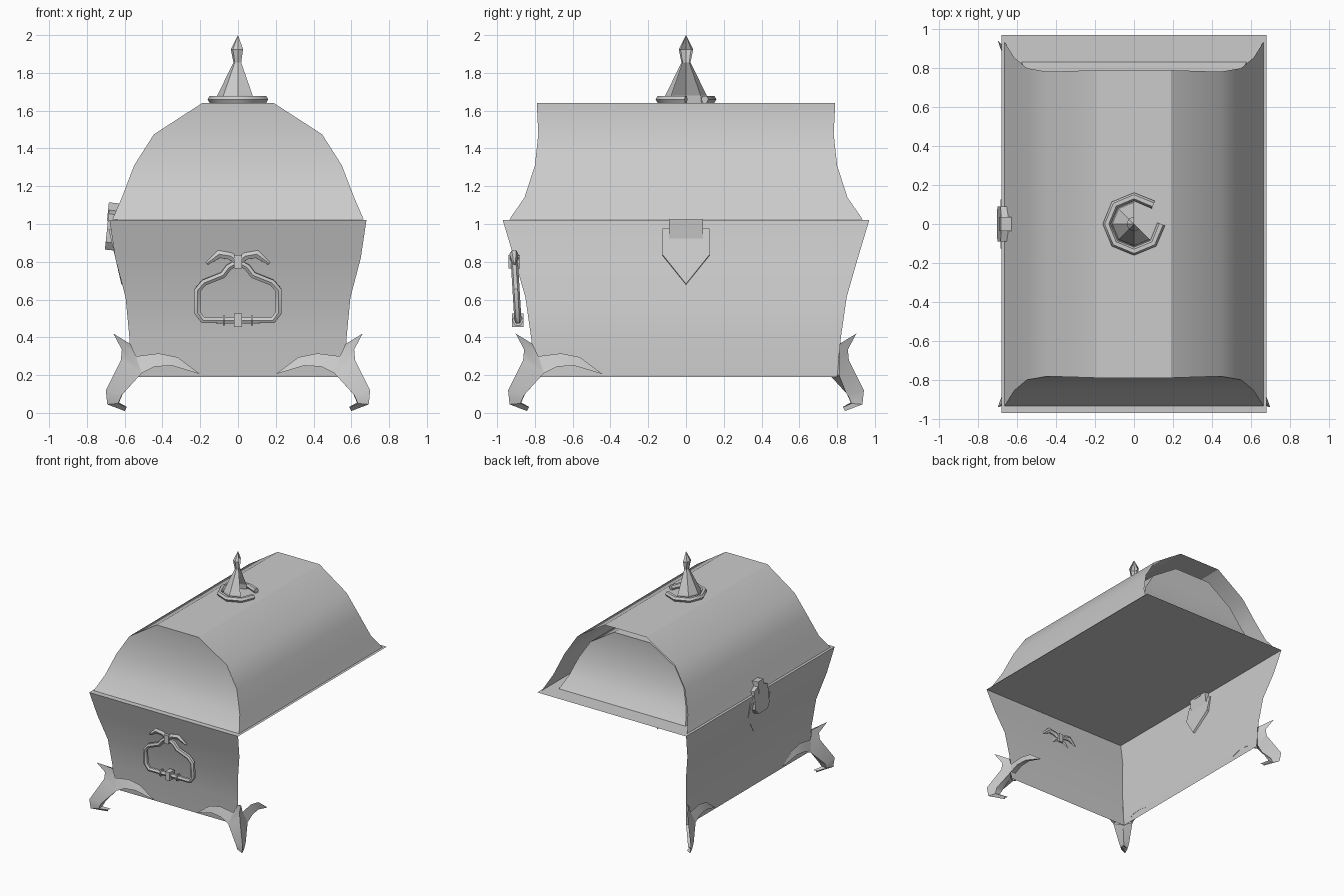
import bpy, bmesh, math
from mathutils import Vector, Matrix

cube = bpy.data.objects.get("Cube")
if cube:
    bpy.data.objects.remove(cube, do_unlink=True)

grey = bpy.data.materials.new("plain_grey")
grey.use_nodes = True
grey.diffuse_color = (0.6, 0.6, 0.6, 1)
grey.node_tree.nodes["Principled BSDF"].inputs["Base Color"].default_value = grey.diffuse_color


def finish(obj, angle=30):
    obj.data.materials.clear()
    obj.data.materials.append(grey)
    bpy.ops.object.select_all(action='DESELECT')
    obj.select_set(True)
    bpy.context.view_layer.objects.active = obj
    if angle:
        bpy.ops.object.shade_smooth_by_angle(angle=math.radians(angle))
    return obj


def build(name, verts, faces, angle=30):
    me = bpy.data.meshes.new(name)
    me.from_pydata(verts, [], faces)
    bm = bmesh.new()
    bm.from_mesh(me)
    bmesh.ops.remove_doubles(bm, verts=bm.verts, dist=0.0005)
    bmesh.ops.recalc_face_normals(bm, faces=bm.faces)
    bm.to_mesh(me)
    bm.free()
    obj = bpy.data.objects.new(name, me)
    bpy.context.collection.objects.link(obj)
    return finish(obj, angle)


def grid(name, rows, angle=30):
    """Skin quads across equally long rows of points."""
    n = len(rows[0])
    faces = [(r * n + i, r * n + i + 1, (r + 1) * n + i + 1, (r + 1) * n + i)
             for r in range(len(rows) - 1) for i in range(n - 1)]
    return build(name, [p for row in rows for p in row], faces, angle)


def prism(name, outline, thickness, matrix):
    """Extrude a flat (y, z) outline along x and place it."""
    n = len(outline)
    verts = [matrix @ Vector((x, y, z)) for x in (0, -thickness) for y, z in outline]
    faces = [tuple(range(n)), tuple(range(2 * n - 1, n - 1, -1))]
    faces += [(i, (i + 1) % n, n + (i + 1) % n, n + i) for i in range(n)]
    return build(name, verts, faces, 0)


def tube(name, points, radius, closed=False, taper=None):
    cu = bpy.data.curves.new(name, 'CURVE')
    cu.dimensions = '3D'
    cu.bevel_depth = radius
    cu.bevel_resolution = 1
    cu.use_fill_caps = True
    sp = cu.splines.new('POLY')
    sp.points.add(len(points) - 1)
    for i, p in enumerate(points):
        sp.points[i].co = (*p, 1)
        sp.points[i].radius = taper[i] if taper else 1
    sp.use_cyclic_u = closed
    tmp = bpy.data.objects.new(name + "_path", cu)
    bpy.context.collection.objects.link(tmp)
    me = bpy.data.meshes.new_from_object(tmp.evaluated_get(bpy.context.evaluated_depsgraph_get()))
    bpy.data.objects.remove(tmp, do_unlink=True)
    obj = bpy.data.objects.new(name, me)
    bpy.context.collection.objects.link(obj)
    return finish(obj, 40)


# Box: flared front and right walls, open on the other two sides and below
wall = [(0.68, 0.97, 1.02), (0.65, 0.91, 0.82), (0.595, 0.85, 0.61), (0.575, 0.82, 0.4), (0.57, 0.8, 0.19)]
grid("front_wall", [[(-x, -y, z), (x, -y, z)] for x, y, z in wall])
grid("right_wall", [[(-x, -y, z), (-x, y, z)] for x, y, z in wall])

# Lid: rim plate, arched roof, flared front end, smaller inner shell
build("lid_rim", [(-.68, -.97, 1.02), (.68, -.97, 1.02), (.68, .97, 1.02), (-.68, .97, 1.02)], [(0, 1, 2, 3)], 0)
arch = [(0.665, 0.935, 1.025), (0.615, 0.855, 1.14), (0.55, 0.8, 1.31), (0.445, 0.782, 1.475), (0.19, 0.79, 1.64)]
full = arch + [(-x, y, z) for x, y, z in reversed(arch)]
grid("lid_roof", [[(x, -y, z), (x, y, z)] for x, y, z in full])
grid("lid_front_end", [[(-x, -y, z), (x, -y, z)] for x, y, z in arch])
inner = [(x * 0.87, y * 0.89, 1.022 + (z - 1.022) * 0.86) for x, y, z in arch]
inner_full = inner + [(-x, y, z) for x, y, z in reversed(inner)]
grid("inner_lid_back", [[(-x, y, z), (x, y, z)] for x, y, z in inner])
grid("inner_lid_roof", [[(x, -y, z), (x, y, z)] for x, y, z in inner_full])

# Finial: partly open faceted spire inside a broken ring
spire = [(0.115, 1.64), (0.11, 1.68), (0.024, 1.855), (0.038, 1.925), (0, 2.0)]


def polar(r, step, z):
    a = math.radians(45 * step)
    return (r * math.cos(a), r * math.sin(a), z)


grid("finial_spire", [[polar(r, s, z) for s in range(2, 8)] for r, z in spire], 0)
tube("finial_ring", [polar(0.14, s, 1.66) for s in range(1, 9)], 0.021)

# Legs: half a leg (u along the wall, w away from it) used on each side of a corner
ridge = [(0.09, 0.42), (0.045, 0.335), (0.05, 0.28), (0.13, 0.12), (0.122, 0.045), (0.03, 0.01)]
side = [(0, 0.01, 0.365), (-0.03, 0.02, 0.3), (-0.06, 0.045, 0.21),
        (0.045, 0.1, 0.095), (0.065, 0.1, 0.05), (0.02, 0.045, 0.03)]
back = [(0, 0.36), (0, 0.3), (0, 0.2), (0.04, 0.1), (0.06, 0.055), (0.015, 0.03)]
arm = [((-0.03, 0.02, 0.3), (-0.06, 0.045, 0.21)), ((-0.15, 0.012, 0.315), (-0.13, 0.04, 0.245)),
       ((-0.25, 0.01, 0.295), (-0.22, 0.03, 0.25)), ((-0.37, 0.005, 0.205), (-0.37, 0.008, 0.205))]


def half_leg(name, sx, sy, swap):
    def place(p):
        u, w, z = p
        if swap:
            u, w = w, u
        return (sx * (0.57 + u), sy * (0.812 + w), z)
    rows = [[place((o, o, z)), place(s), place((b, b, bz))]
            for (o, z), s, (b, bz) in zip(ridge, side, back)]
    grid(name, rows)
    # leaf-shaped arm lying on the wall, with a thin underside
    grid(name + "_arm", [[place(t), place(b), place((b[0], 0, b[2]))] for t, b in arm])


half_leg("front_left_leg_front", 1, -1, False)
half_leg("front_left_leg_side", 1, -1, True)
half_leg("front_right_leg_front", -1, -1, False)
half_leg("front_right_leg_side", -1, -1, True)
half_leg("back_right_leg_side", -1, 1, True)

# Clasp on the right wall: pointed plate, hasp and top nub
lean = Matrix.Translation((-0.665, 0, 0.975)) @ Matrix.Rotation(math.radians(-13), 4, 'Y')
prism("clasp_plate", [(-0.125, 0), (0.125, 0), (0.125, -0.14), (0, -0.3), (-0.125, -0.14)], 0.02, lean)
up = Matrix.Translation((-0.66, 0, 0.86)) @ Matrix.Rotation(math.radians(6), 4, 'Y')
prism("clasp_hasp", [(-0.06, 0), (0.06, 0), (0.09, 0.04), (0.09, 0.19), (0.035, 0.21), (-0.035, 0.21),
                     (-0.09, 0.19), (-0.09, 0.04)], 0.045, up)
prism("clasp_nub", [(-0.035, 0.15), (0.035, 0.15), (0.035, 0.25), (-0.035, 0.25)], 0.055,
      Matrix.Translation((0.005, 0, 0)) @ up)

# Handle on the front wall: hanging loop, leaf scrolls, beads
half = [(0, 0.49), (0.185, 0.49), (0.215, 0.53), (0.215, 0.65), (0.18, 0.69), (0.08, 0.73), (0.05, 0.77), (0, 0.8)]


def on_front(x, z):
    return (x, -0.89 - 0.06 * (z - 0.49), z)


loop = half + [(-x, z) for x, z in reversed(half[1:-1])]
tube("handle_loop", [on_front(x, z) for x, z in loop], 0.019, True)
for s, label in ((1, "left"), (-1, "right")):
    scroll = [(0, 0.8), (0.04, 0.83), (0.1, 0.84), (0.165, 0.79)]
    tube(label + "_scroll", [on_front(s * x, z) for x, z in scroll], 0.022, taper=[1, 1, 1.1, 0.4])
    tube(label + "_bead", [on_front(s * 0.07, 0.49), on_front(s * 0.08, 0.49)], 0.031)
for z, label in ((0.49, "lower"), (0.8, "upper")):
    box = [(-0.03, z - 0.035), (0.03, z - 0.035), (0.03, z + 0.035), (-0.03, z + 0.035)]
    prism("handle_%s_block" % label, box, 0.04, Matrix.Translation((0.02, on_front(0, z)[1], 0)))
